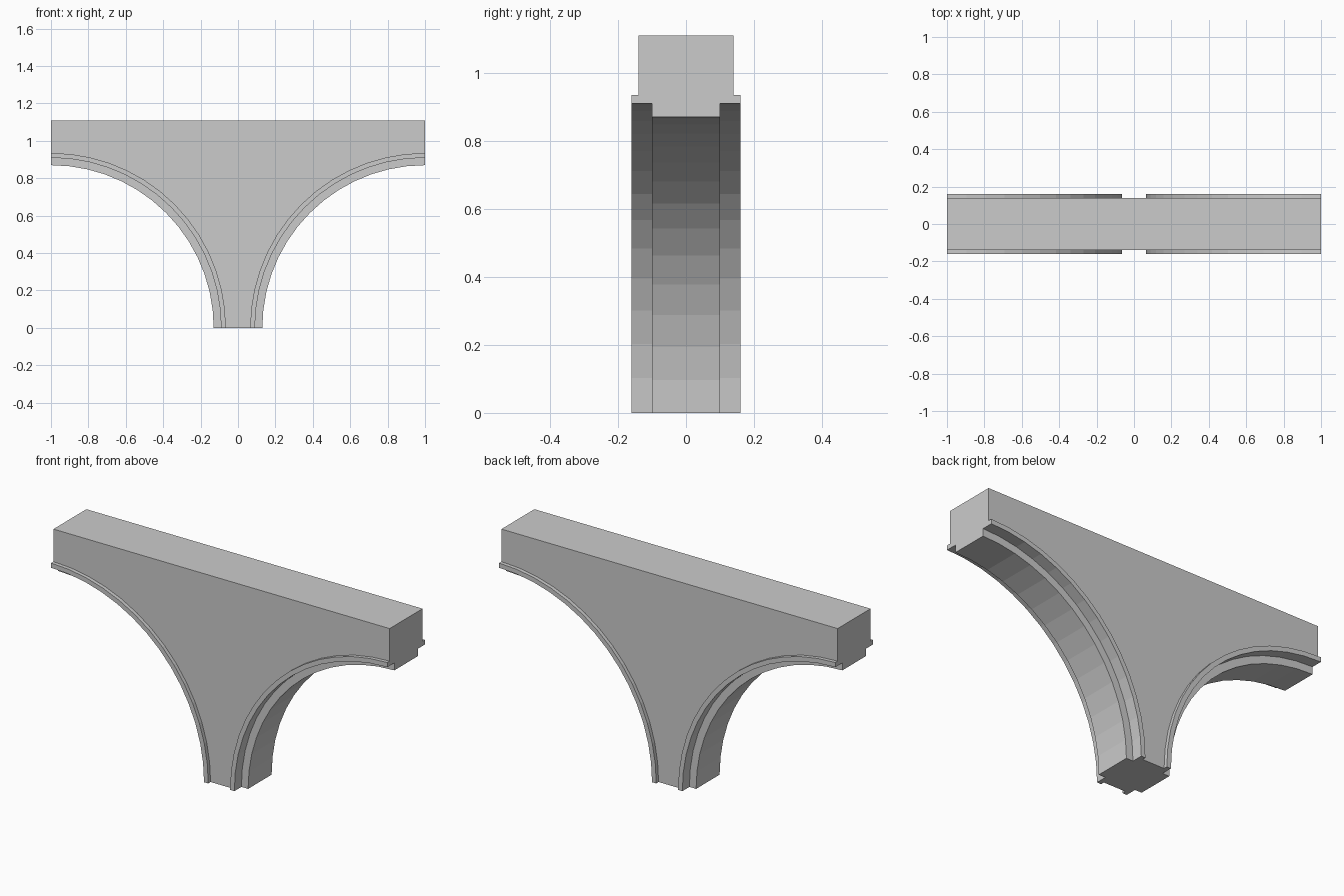
import bpy, bmesh
from math import sin, cos, pi

if "Cube" in bpy.data.objects:
    bpy.data.objects.remove(bpy.data.objects["Cube"])

SEGS = 14          # facets per quarter arch
TOP = 1.11         # top of the wall
# moulding section as (y, radius): wall edge, projecting trim, narrower inner rib
half = [(-0.14, 0.935), (-0.16, 0.935), (-0.16, 0.91), (-0.10, 0.91), (-0.10, 0.87)]
section = half + [(-y, r) for y, r in reversed(half)]

bm = bmesh.new()


def sweep_arch(side):
    """Sweep the moulding along a quarter arch centred on (side, 0)."""
    rings = []
    for i in range(SEGS + 1):
        a = i / SEGS * pi / 2
        rings.append([bm.verts.new((side * (1 - r * cos(a)), y, r * sin(a)))
                      for y, r in section])
    for a, b in zip(rings, rings[1:]):
        for j in range(len(section) - 1):
            bm.faces.new((a[j], a[j + 1], b[j + 1], b[j]))
    return rings


# two half arches and the top corners of the wall
left, right = sweep_arch(-1), sweep_arch(1)
tops = {s: [bm.verts.new((s, y, TOP)) for y in (-0.14, 0.14)] for s in (-1, 1)}

# front and back spandrel walls
for k, j in ((0, 0), (1, -1)):
    bm.faces.new([ring[j] for ring in right] + [tops[1][k], tops[-1][k]]
                 + [ring[j] for ring in reversed(left)])

# end faces, foot and top
for s, rings in ((-1, left), (1, right)):
    bm.faces.new(rings[-1] + [tops[s][1], tops[s][0]])
bm.faces.new(left[0] + right[0][::-1])
bm.faces.new(tops[-1] + tops[1][::-1])

bmesh.ops.recalc_face_normals(bm, faces=bm.faces)
mesh = bpy.data.meshes.new("arch_pier")
bm.to_mesh(mesh)
bm.free()
bpy.context.collection.objects.link(bpy.data.objects.new("arch_pier", mesh))
